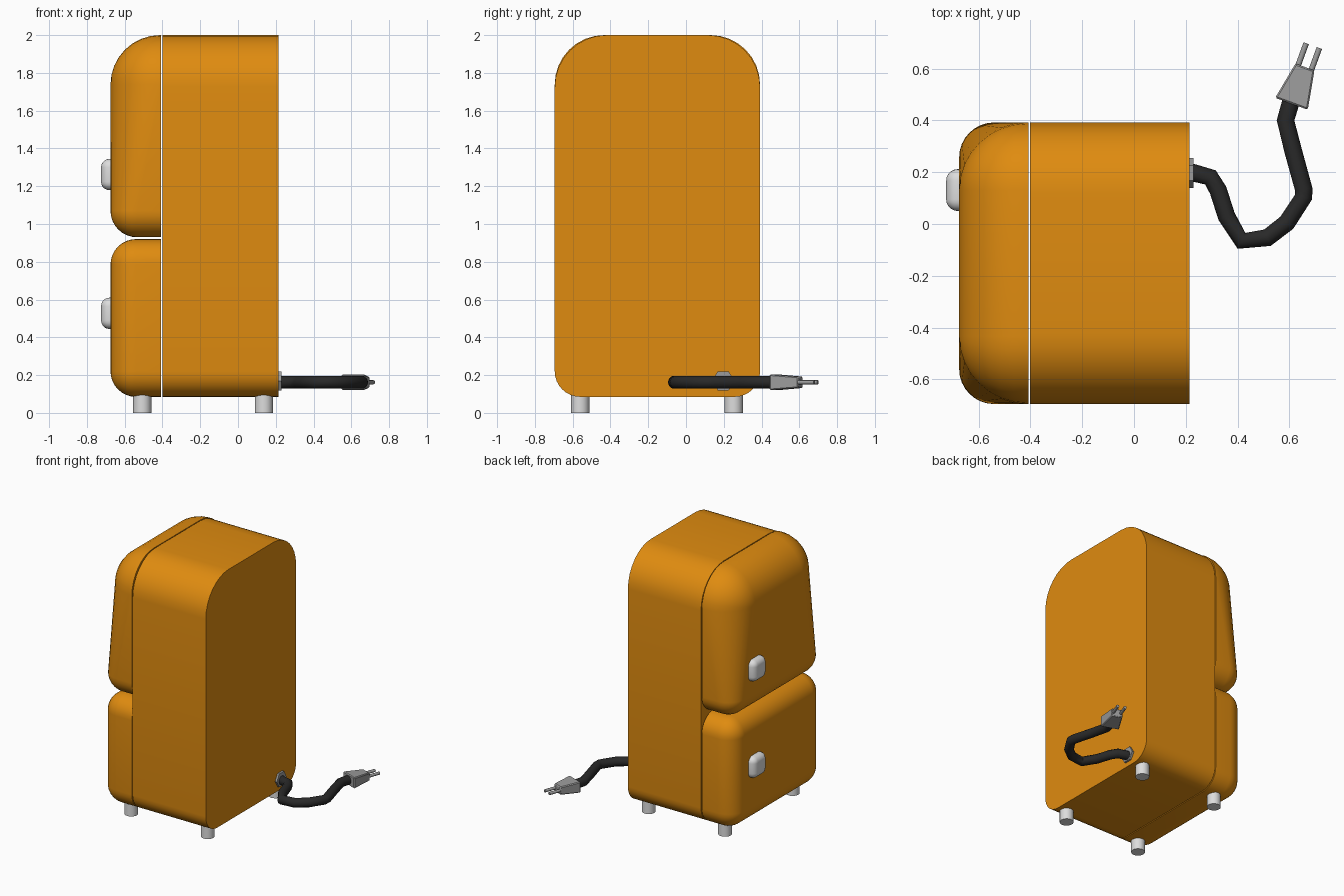
import bpy, bmesh, math
from mathutils import Vector, Matrix

if "Cube" in bpy.data.objects:
    bpy.data.objects.remove(bpy.data.objects["Cube"])


def material(name, rgb):
    m = bpy.data.materials.new(name)
    m.diffuse_color = (*rgb, 1)
    m.use_nodes = True
    m.node_tree.nodes["Principled BSDF"].inputs["Base Color"].default_value = m.diffuse_color
    return m


ORANGE = material("orange enamel", (0.74, 0.26, 0.005))
SILVER = material("light metal", (0.72, 0.72, 0.72))
GREY = material("plug grey", (0.33, 0.33, 0.33))
BLACK = material("cord black", (0.022, 0.022, 0.022))


def finish(name, bm, mat, angle=35):
    bmesh.ops.remove_doubles(bm, verts=bm.verts, dist=1e-5)
    bmesh.ops.recalc_face_normals(bm, faces=bm.faces)
    me = bpy.data.meshes.new(name)
    bm.to_mesh(me)
    bm.free()
    ob = bpy.data.objects.new(name, me)
    bpy.context.collection.objects.link(ob)
    me.materials.append(mat)
    bpy.ops.object.select_all(action='DESELECT')
    ob.select_set(True)
    bpy.context.view_layer.objects.active = ob
    bpy.ops.object.shade_smooth_by_angle(angle=math.radians(angle))
    return ob


def rounded_slab(name, mat, x_back, x_front, y0, y1, z0, z1, r_bot, r_top, steps=8, soft=True):
    """Rounded rectangle in y-z, extruded towards -x, with a matching front fillet."""
    outline = []
    corners = [(y1, z1, r_top, 0), (y0, z1, r_top, 90), (y0, z0, r_bot, 180), (y1, z0, r_bot, 270)]
    for y, z, r, start in corners:
        cy = y - r if y == y1 else y + r
        cz = z - r if z == z1 else z + r
        for i in range(steps + 1):
            a = math.radians(start + 90 * i / steps)
            outline.append((cy, cz, math.cos(a), math.sin(a), r))
    bm = bmesh.new()
    rings = [[bm.verts.new((x_back, cy + r * c, cz + r * s)) for cy, cz, c, s, r in outline]]
    for k in range(steps + 1 if soft else 1):
        a = math.pi / 2 * k / steps
        ring = []
        for cy, cz, c, s, r in outline:
            x = x_front + r * (1 - math.sin(a)) if soft else x_front
            q = r * math.cos(a)
            ring.append(bm.verts.new((x, cy + q * c, cz + q * s)))
        rings.append(ring)
    n = len(outline)
    for lo, hi in zip(rings, rings[1:]):
        for i in range(n):
            j = (i + 1) % n
            bm.faces.new((lo[i], lo[j], hi[j], hi[i]))
    bm.faces.new(rings[0])
    if soft:  # fillet ends in the four corner centres
        bm.faces.new([rings[-1][i * (steps + 1)] for i in range(4)])
    else:
        bm.faces.new(rings[-1])
    return finish(name, bm, mat)


def rod(name, mat, start, end, r1, r2=None, sides=24, spin=0.0, flat=1.0, angle=35):
    """Cylinder or cone between two points; flat squashes its local y."""
    start, end = Vector(start), Vector(end)
    d = end - start
    bm = bmesh.new()
    bmesh.ops.create_cone(bm, cap_ends=True, segments=sides, radius1=r1,
                          radius2=r1 if r2 is None else r2, depth=d.length)
    rot = d.to_track_quat('Z', 'Y').to_matrix().to_4x4()
    bm.transform(Matrix.Translation((start + end) / 2) @ rot @
                 Matrix.Diagonal((1, flat, 1, 1)) @ Matrix.Rotation(spin, 4, 'Z'))
    return finish(name, bm, mat, angle)


# cabinet and the two doors
Y0, Y1 = -0.695, 0.392
rounded_slab("cabinet", ORANGE, 0.215, -0.401, Y0, Y1, 0.085, 2.0, 0.135, 0.275, soft=False)
rounded_slab("upper_door", ORANGE, -0.408, -0.675, Y0, Y1, 0.93, 2.0, 0.14, 0.262)
rounded_slab("lower_door", ORANGE, -0.408, -0.675, Y0, Y1, 0.085, 0.92, 0.135, 0.135)

# door handles
for name, z in (("upper_handle", 1.262), ("lower_handle", 0.527)):
    rounded_slab(name, SILVER, -0.66, -0.725, 0.05, 0.212, z - 0.083, z + 0.083, 0.045, 0.045, steps=5)

# feet
for i, x in enumerate((-0.507, 0.137)):
    for j, y in enumerate((-0.56, 0.253)):
        rod(f"foot_{i}{j}", SILVER, (x, y, 0), (x, y, 0.13), 0.048)

# hexagonal cord socket on the back
ZC = 0.162
rod("cord_socket", GREY, (0.205, 0.197, 0.17), (0.23, 0.197, 0.17), 0.058, sides=6, spin=math.pi / 2)

# power cord
path = [(0.22, 0.2), (0.295, 0.18), (0.325, 0.13), (0.357, 0.03), (0.415, -0.065), (0.515, -0.053),
        (0.59, 0.005), (0.655, 0.105), (0.655, 0.135), (0.615, 0.28), (0.585, 0.40), (0.608, 0.48)]
cu = bpy.data.curves.new("power_cord", 'CURVE')
cu.dimensions = '3D'
cu.bevel_depth = 0.034
cu.bevel_resolution = 3
cu.use_fill_caps = True
sp = cu.splines.new('POLY')
sp.points.add(len(path) - 1)
for p, (x, y) in zip(sp.points, path):
    p.co = (x, y, ZC, 1)
cord = bpy.data.objects.new("power_cord", cu)
bpy.context.collection.objects.link(cord)
cu.materials.append(BLACK)
bpy.ops.object.select_all(action='DESELECT')
cord.select_set(True)
bpy.context.view_layer.objects.active = cord
bpy.ops.object.convert(target='MESH')
bpy.ops.object.shade_smooth_by_angle(angle=math.radians(60))

# tapered plug with two prongs
base, tip = Vector((0.608, 0.464, ZC)), Vector((0.66, 0.606, ZC))
d = (tip - base).normalized()
side = Vector((d.y, -d.x, 0))
bm = bmesh.new()
rings = []
for c, w, h in ((base, 0.067, 0.042), (tip, 0.039, 0.03)):
    rings.append([bm.verts.new(c + side * w * s + Vector((0, 0, h * t)))
                  for s, t in ((1, 1), (-1, 1), (-1, -1), (1, -1))])
for i in range(4):
    j = (i + 1) % 4
    bm.faces.new((rings[0][i], rings[0][j], rings[1][j], rings[1][i]))
for r in rings:
    bm.faces.new(r)
bmesh.ops.bevel(bm, geom=list(bm.edges), offset=0.006, segments=1, affect='EDGES')
finish("plug", bm, GREY)
for i, s in enumerate((-1, 1)):
    p = tip + side * 0.027 * s
    rod(f"prong_{i}", GREY, p - d * 0.01, p + d * 0.088, 0.011, sides=12)
